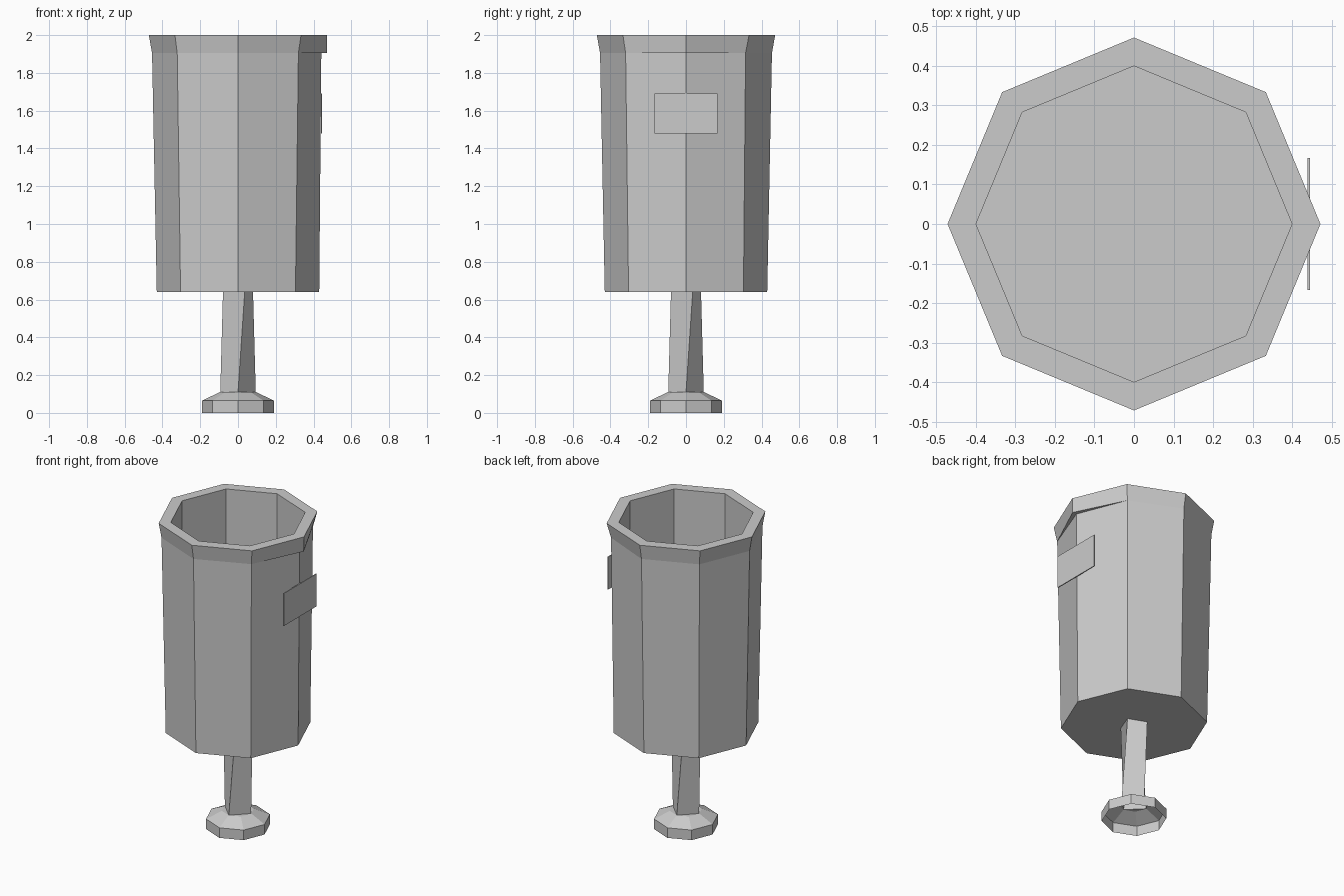
import bpy
import bmesh
from math import cos, sin, tau, radians

cube = bpy.data.objects.get("Cube")
if cube:
    bpy.data.objects.remove(cube)

GREY = (0.6, 0.6, 0.6, 1)
grey = bpy.data.materials.new("plain grey")
grey.use_nodes = True
grey.diffuse_color = GREY
grey.node_tree.nodes["Principled BSDF"].inputs["Base Color"].default_value = GREY


def ring(z, radius, sides=8, turn=0, changes=None):
    """Points around the z axis; changes maps a corner index to its own radius."""
    radii = [(changes or {}).get(i, radius) for i in range(sides)]
    return [(r * cos(tau * i / sides + turn), r * sin(tau * i / sides + turn), z)
            for i, r in enumerate(radii)]


def loft(name, rings, cap_start=False, cap_end=False):
    """Skin a stack of rings, merging corners that coincide."""
    bm = bmesh.new()
    loops = [[bm.verts.new(p) for p in points] for points in rings]
    for low, high in zip(loops, loops[1:]):
        n = len(low)
        for i in range(n):
            j = (i + 1) % n
            bm.faces.new((low[i], low[j], high[j], high[i]))
    if cap_start:
        bm.faces.new(loops[0][::-1])
    if cap_end:
        bm.faces.new(loops[-1])
    bmesh.ops.remove_doubles(bm, verts=bm.verts, dist=0.0005)
    return finish(name, bm)


def finish(name, bm):
    mesh = bpy.data.meshes.new(name)
    bm.to_mesh(mesh)
    bm.free()
    mesh.materials.append(grey)
    obj = bpy.data.objects.new(name, mesh)
    bpy.context.collection.objects.link(obj)
    return obj


# Bin: flared octagonal wall, overhanging lip on the +x corner, hollow inside
SIDE = {1: 0.446, 7: 0.452}
loft("bin_body", [
    ring(0.64, 0.43),
    ring(1.905, 0.455, changes={0: 0.441, **SIDE}),
    ring(1.905, 0.455, changes={0: 0.47, **SIDE}),
    ring(2.0, 0.472),
    ring(2.0, 0.40),
    ring(0.68, 0.40),
], cap_start=True, cap_end=True)

# Post: four-sided and twisted towards the top
loft("post", [ring(0.11, 0.094, 4), ring(0.64, 0.087, 4, radians(24))])

# Foot: hollow shell whose upper edge meets the square post
diamond = {i: 0.0665 for i in (1, 3, 5, 7)}
loft("foot", [
    ring(0, 0.19),
    ring(0.065, 0.19),
    ring(0.11, 0.096),
    ring(0.11, 0.094, changes=diamond),
])

# Name plate: thin rectangle on the +x corner
bm = bmesh.new()
bmesh.ops.create_cube(bm, size=1)
bmesh.ops.scale(bm, vec=(0.006, 0.335, 0.21), verts=bm.verts)
bmesh.ops.translate(bm, vec=(0.442, 0, 1.585), verts=bm.verts)
finish("plate", bm)
